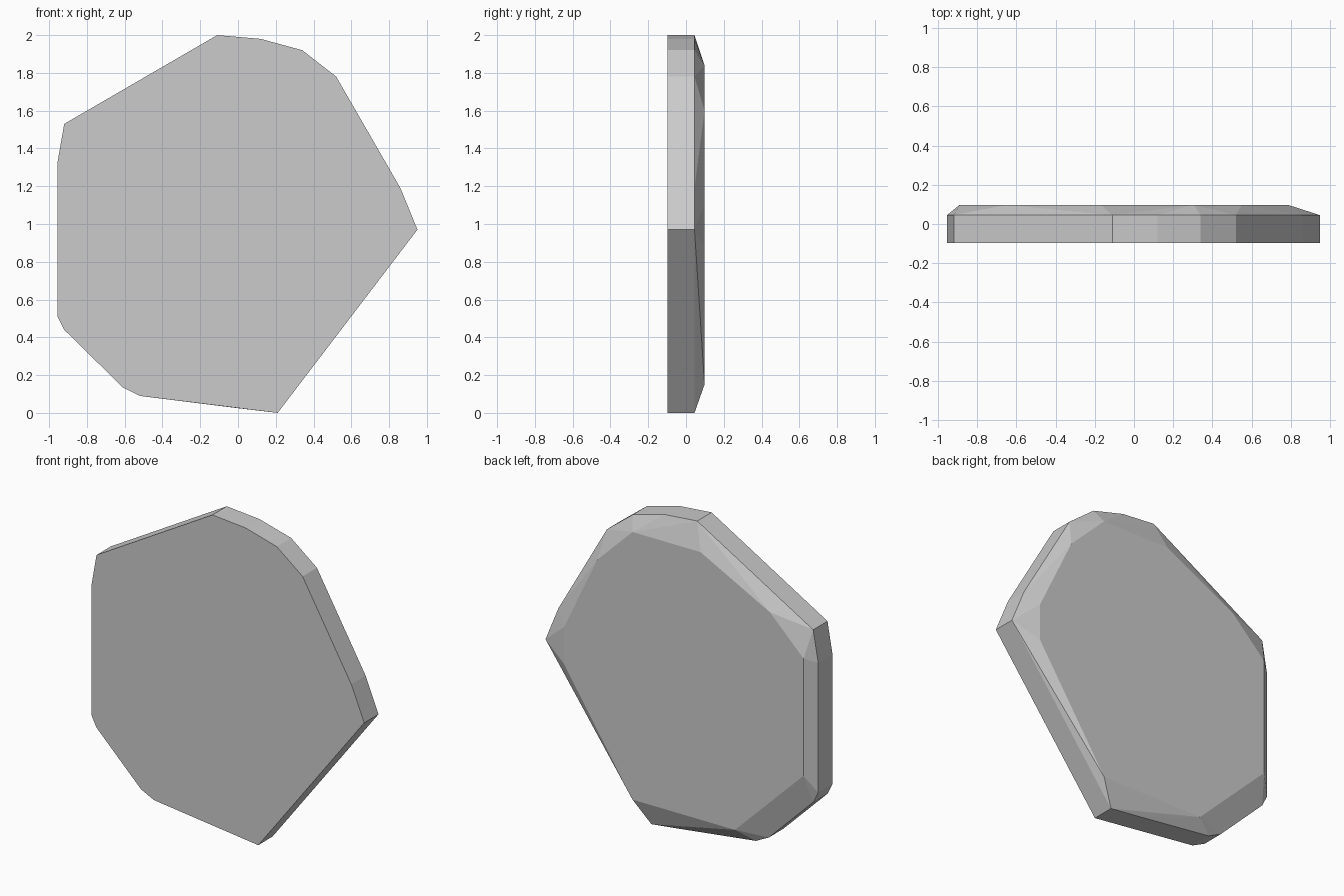
import bpy
import bmesh

if "Cube" in bpy.data.objects:
    bpy.data.objects.remove(bpy.data.objects["Cube"])

# Outline of the slab body (x, z), and of the smaller chamfered back face
RIM = [(-0.11, 2.0), (0.12, 1.98), (0.34, 1.92), (0.52, 1.78), (0.86, 1.19),
       (0.95, 0.97), (0.21, 0.0), (0.0, 0.025), (-0.52, 0.09), (-0.61, 0.135),
       (-0.92, 0.44), (-0.955, 0.51), (-0.955, 1.33), (-0.92, 1.53)]
BACK = [(-0.17, 1.84), (0.305, 1.84), (0.55, 1.6), (0.785, 1.11), (0.785, 0.88),
        (0.305, 0.15), (-0.41, 0.15), (-0.89, 0.62), (-0.89, 1.36), (-0.655, 1.59)]

# Front face, rim and back face wrapped in a convex hull: faceted stone slab
bm = bmesh.new()
for outline, y in ((RIM, -0.098), (RIM, 0.045), (BACK, 0.098)):
    for x, z in outline:
        bm.verts.new((x, y, z))
bmesh.ops.convex_hull(bm, input=bm.verts[:])
bmesh.ops.dissolve_limit(bm, angle_limit=0.01, verts=bm.verts[:], edges=bm.edges[:])
bmesh.ops.recalc_face_normals(bm, faces=bm.faces[:])

mesh = bpy.data.meshes.new("stone_slab")
bm.to_mesh(mesh)
bm.free()
slab = bpy.data.objects.new("stone_slab", mesh)
bpy.context.collection.objects.link(slab)
